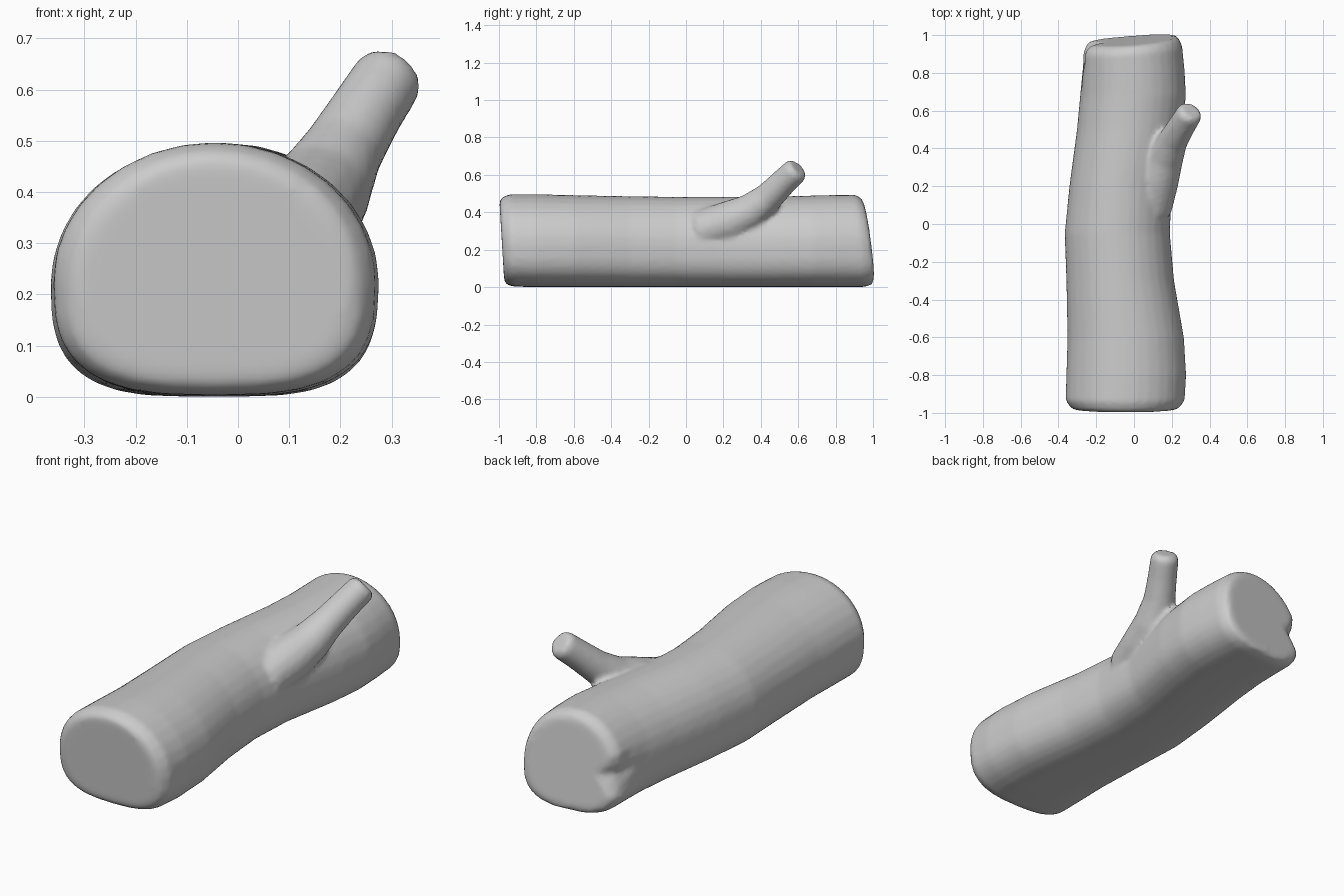
import bpy, bmesh, math
from mathutils import Vector

if "Cube" in bpy.data.objects:
    bpy.data.objects.remove(bpy.data.objects["Cube"])

SIDES = 32


def skin(name, rings):
    """Closed tube through a list of equal-length vertex rings."""
    bm = bmesh.new()
    loops = [[bm.verts.new(p) for p in ring] for ring in rings]
    for a, b in zip(loops, loops[1:]):
        for i in range(len(a)):
            j = (i + 1) % len(a)
            bm.faces.new((a[i], a[j], b[j], b[i]))
    bm.faces.new(loops[0][::-1])
    bm.faces.new(loops[-1])
    bmesh.ops.recalc_face_normals(bm, faces=bm.faces)
    me = bpy.data.meshes.new(name)
    bm.to_mesh(me)
    bm.free()
    ob = bpy.data.objects.new(name, me)
    bpy.context.collection.objects.link(ob)
    return ob


def log_ring(y, xl, xr, zb, zt, tilt_x=0, tilt_z=0, notch=0):
    """Round on top, flattened underneath, with optional end tilt and split."""
    cx, hw = (xl + xr) / 2, (xr - xl) / 2
    cz = zb + 0.45 * (zt - zb)
    pts = []
    for i in range(SIDES):
        a = math.tau * i / SIDES
        c, s = math.cos(a), math.sin(a)
        e = 1.0 if s >= 0 else 0.68
        px = math.copysign(abs(c) ** e, c) * hw
        pz = (zt - cz) * s if s >= 0 else -(cz - zb) * abs(s) ** e
        d = abs(i - SIDES // 2)
        px *= 1 - notch * (1.0 if d == 0 else 0.4 if d == 1 else 0)
        x, z = cx + px, cz + pz
        pts.append((x, y + tilt_x * x + tilt_z * (z - 0.25), z))
    return pts


# Trunk: y, left, right, bottom, top, end tilts, split depth
stations = [
    (-0.985, -0.31, 0.215, 0.035, 0.455, 0, -0.06),
    (-0.975, -0.335, 0.24, 0.015, 0.477, 0, -0.06),
    (-0.935, -0.362, 0.268, 0.003, 0.497, 0, -0.04),
    (-0.8, -0.358, 0.276, 0, 0.497),
    (-0.6, -0.352, 0.264, 0, 0.492),
    (-0.3, -0.358, 0.212, 0, 0.486),
    (-0.05, -0.367, 0.19, 0, 0.483),
    (0.2, -0.342, 0.2, 0, 0.483),
    (0.5, -0.302, 0.255, 0, 0.485),
    (0.68, -0.285, 0.275, 0, 0.49),
    (0.8, -0.282, 0.268, 0, 0.493, 0.03, -0.02, 0.04),
    (0.925, -0.28, 0.255, 0, 0.495, 0.06, -0.09, 0.18),
    (0.963, -0.26, 0.235, 0.012, 0.477, 0.08, -0.12, 0.32),
    (0.972, -0.235, 0.21, 0.035, 0.455, 0.08, -0.12, 0.36),
]
log = skin("log", [log_ring(*s) for s in stations])

# Branch stub: x, y, z, radius, flaring into the trunk
path = [(0.09, 0.08, 0.30, 0.11), (0.125, 0.24, 0.35, 0.115),
        (0.165, 0.35, 0.405, 0.098), (0.205, 0.44, 0.48, 0.08),
        (0.25, 0.515, 0.555, 0.073), (0.293, 0.585, 0.622, 0.07),
        (0.302, 0.60, 0.637, 0.055)]
pts = [Vector(p[:3]) for p in path]
rings = []
for i, p in enumerate(pts):
    d = (pts[min(i + 1, len(pts) - 1)] - pts[max(i - 1, 0)]).normalized()
    u = d.cross(Vector((0, 0, 1))).normalized()
    v = u.cross(d)
    r = path[i][3]
    rings.append([p + r * (math.cos(math.tau * k / 16) * u + math.sin(math.tau * k / 16) * v)
                  for k in range(16)])
branch = skin("branch_stub", rings)

# Fuse both into one skin and soften the joint
bpy.ops.object.select_all(action='DESELECT')
branch.select_set(True)
log.select_set(True)
bpy.context.view_layer.objects.active = log
bpy.ops.object.join()
remesh = log.modifiers.new("fuse", 'REMESH')
remesh.mode = 'VOXEL'
remesh.voxel_size = 0.014
remesh.use_smooth_shade = True
soft = log.modifiers.new("soften", 'SMOOTH')
soft.factor = 0.5
soft.iterations = 5
bpy.ops.object.modifier_apply(modifier="fuse")
bpy.ops.object.modifier_apply(modifier="soften")
bpy.ops.object.shade_smooth()
